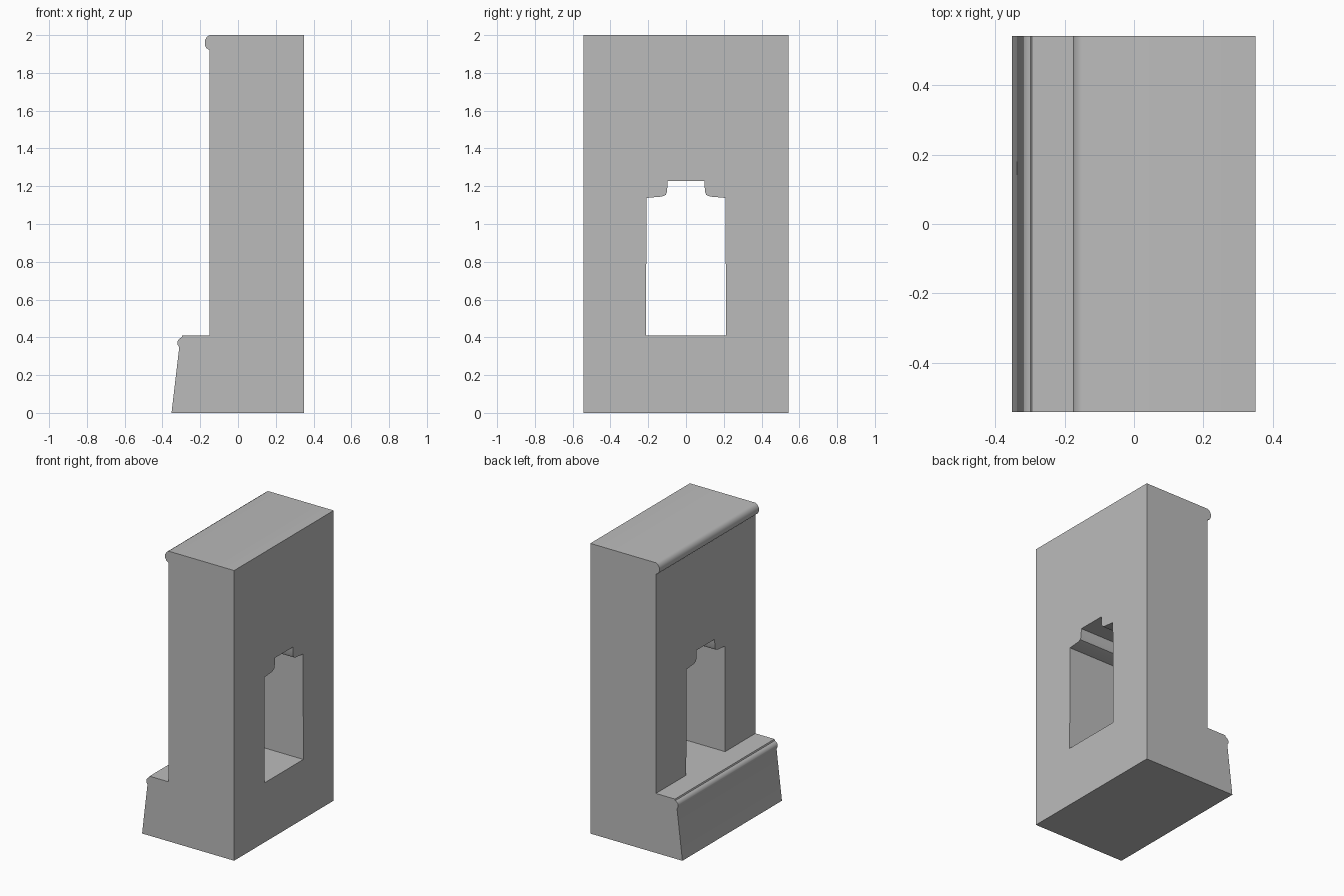
import bpy, bmesh

if "Cube" in bpy.data.objects:
    bpy.data.objects.remove(bpy.data.objects["Cube"])

stone = bpy.data.materials.new("grey stone")
stone.diffuse_color = (0.5, 0.5, 0.5, 1)
stone.use_nodes = True
stone.node_tree.nodes["Principled BSDF"].inputs["Base Color"].default_value = stone.diffuse_color


def prism(name, points, start, sweep):
    """Extrude a closed polygon of 3D points along a sweep vector."""
    bm = bmesh.new()
    face = bm.faces.new([bm.verts.new([a + b for a, b in zip(p, start)]) for p in points])
    ext = bmesh.ops.extrude_face_region(bm, geom=[face])["geom"]
    bmesh.ops.translate(bm, vec=sweep, verts=[v for v in ext if isinstance(v, bmesh.types.BMVert)])
    bmesh.ops.recalc_face_normals(bm, faces=bm.faces)
    mesh = bpy.data.meshes.new(name)
    bm.to_mesh(mesh)
    bm.free()
    mesh.materials.append(stone)
    obj = bpy.data.objects.new(name, mesh)
    bpy.context.collection.objects.link(obj)
    return obj


LEDGE = 0.41

# Wall section in x-z: sloped plinth, ledge lip, wall, cornice
section = [(0.35, 0), (0.35, 2),
           (-0.15, 2), (-0.165, 1.99), (-0.176, 1.972), (-0.176, 1.947), (-0.168, 1.932), (-0.15, 1.92),
           (-0.15, LEDGE), (-0.295, LEDGE), (-0.298, 0.4), (-0.308, 0.395), (-0.32, 0.38),
           (-0.32, 0.362), (-0.311, 0.348), (-0.352, 0)]
wall = prism("wall", [(x, 0, z) for x, z in section], (0, -0.542, 0), (0, 1.084, 0))

# Stepped opening through the wall, in y-z, mirrored about the middle
half = [(0.212, LEDGE), (0.209, 1.138), (0.13, 1.145), (0.108, 1.153), (0.1, 1.17), (0.098, 1.228)]
outline = half + [(-y, z) for y, z in reversed(half)]
cutter = prism("opening_cutter", [(0, y, z) for y, z in outline], (-0.2, 0, 0), (0.7, 0, 0))
cutter.hide_render = True
cutter.hide_set(True)

cut = wall.modifiers.new("opening", "BOOLEAN")
cut.operation = "DIFFERENCE"
cut.solver = "EXACT"
cut.object = cutter

# Bake the cut, then remove the cutter
bpy.context.view_layer.objects.active = wall
wall.select_set(True)
bpy.ops.object.modifier_apply(modifier=cut.name)
bpy.data.objects.remove(cutter)
bpy.ops.object.shade_smooth_by_angle(angle=0.7)
